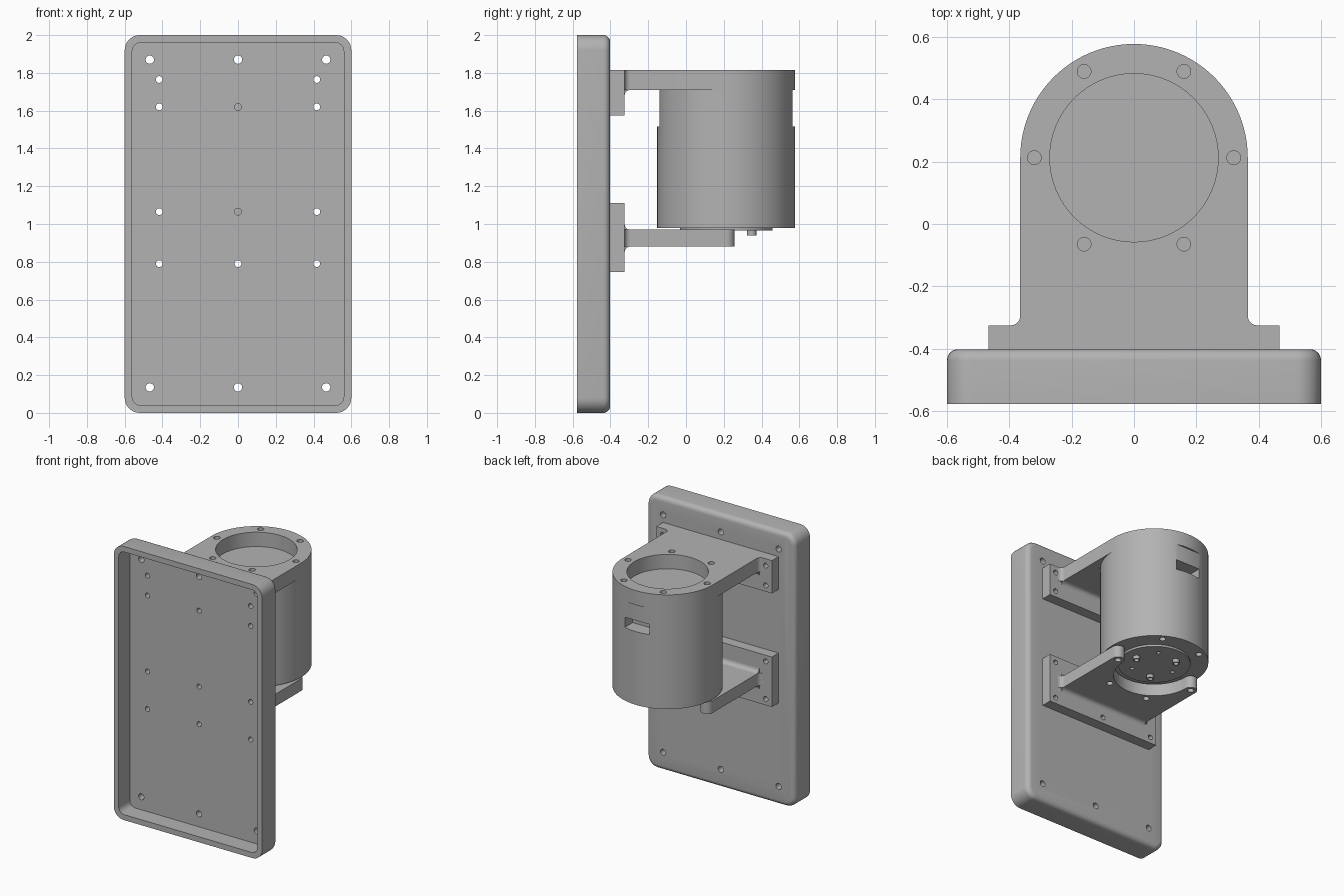
import bpy, bmesh
from math import pi, cos, sin, radians
from mathutils import Vector

if "Cube" in bpy.data.objects:
    bpy.data.objects.remove(bpy.data.objects["Cube"])

grey = bpy.data.materials.new("plain grey")
grey.use_nodes = True
colour = (0.45, 0.45, 0.45, 1)
grey.diffuse_color = colour
grey.node_tree.nodes["Principled BSDF"].inputs["Base Color"].default_value = colour

CY = 0.2125      # y of the housing axis
R = 0.365        # housing radius
BOLT_R = 0.32    # bolt circle radius
PLATE_Y = -0.402
FLANGE_Y = -0.325


def arc(cx, cy, r, a0, a1, n):
    return [(cx + r * cos(radians(a0 + (a1 - a0) * i / n)),
             cy + r * sin(radians(a0 + (a1 - a0) * i / n))) for i in range(n + 1)]


def circle(cx, cy, r, n=24):
    return arc(cx, cy, r, 0, 360, n)[:-1]


def rounded_rect(cx, cy, w, h, r):
    pts = []
    for sx, sy, a in ((1, 1, 0), (-1, 1, 90), (-1, -1, 180), (1, -1, 270)):
        pts += arc(cx + sx * (w / 2 - r), cy + sy * (h / 2 - r), r, a, a + 90, 8)
    return pts


def rect(x0, y0, x1, y1):
    return [(x0, y0), (x1, y0), (x1, y1), (x0, y1)]


def prism(name, outline, lo, hi, axis="z", bevel=0):
    """Extrude a 2D outline along an axis; bevel rounds the rim at hi."""
    place = {"z": lambda a, b, t: (a, b, t),
             "y": lambda a, b, t: (a, t, b),
             "x": lambda a, b, t: (t, a, b)}[axis]
    bm = bmesh.new()
    low = [bm.verts.new(place(a, b, lo)) for a, b in outline]
    high = [bm.verts.new(place(a, b, hi)) for a, b in outline]
    bm.faces.new(low)
    cap = bm.faces.new(high)
    for i in range(len(low)):
        j = (i + 1) % len(low)
        bm.faces.new((low[i], low[j], high[j], high[i]))
    bmesh.ops.recalc_face_normals(bm, faces=bm.faces)
    if bevel:
        bmesh.ops.bevel(bm, geom=list(cap.edges), offset=bevel, segments=5,
                        profile=0.5, affect="EDGES")
    mesh = bpy.data.meshes.new(name)
    bm.to_mesh(mesh)
    bm.free()
    mesh.materials.append(grey)
    obj = bpy.data.objects.new(name, mesh)
    bpy.context.collection.objects.link(obj)
    return obj


def cut(obj, cutters):
    """Subtract the cutters, bake the result and discard them."""
    for c in cutters:
        c.hide_render = True
        mod = obj.modifiers.new("cut", "BOOLEAN")
        mod.operation, mod.solver, mod.object = "DIFFERENCE", "EXACT", c
    graph = bpy.context.evaluated_depsgraph_get()
    mesh = bpy.data.meshes.new_from_object(obj.evaluated_get(graph))
    obj.modifiers.clear()
    obj.data = mesh
    for c in cutters:
        bpy.data.objects.remove(c)
    return obj


def drills(points, r, lo, hi, axis):
    return [prism("drill", circle(a, b, r, 20), lo, hi, axis) for a, b in points]


def ring(r, angles):
    return [(r * cos(radians(a)), CY + r * sin(radians(a))) for a in angles]


# Back plate: a shallow tray open to the front
upper_bolts = [(-0.417, 1.765), (0.417, 1.765)] + [(x, 1.62) for x in (-0.417, 0, 0.417)]
lower_bolts = [(x, z) for x in (-0.417, 0, 0.417) for z in (1.065, 0.79)]
corner_bolts = [(x, z) for x in (-0.467, 0, 0.467) for z in (1.87, 0.135)]
plate = prism("mounting_plate", rounded_rect(0, 1, 1.2, 2, 0.08), -0.578, PLATE_Y, "y", 0.035)
cut(plate, [prism("recess", rounded_rect(0, 1, 1.12, 1.92, 0.045), -0.7, -0.45, "y")]
    + drills(corner_bolts, 0.022, -0.7, -0.3, "y")
    + drills(upper_bolts + lower_bolts, 0.018, -0.7, -0.3, "y"))

# Bracket flanges bolted to the plate
for name, z0, z1, bolts in (("upper_flange", 1.575, 1.815, upper_bolts),
                            ("lower_flange", 0.745, 1.11, lower_bolts)):
    flange = prism(name, rect(-0.467, z0, 0.467, z1), PLATE_Y, FLANGE_Y, "y")
    cut(flange, drills(bolts, 0.018, -0.5, -0.2, "y"))

# Arm outlines share flared roots at the flange
F = 0.03
root_right = arc(R + F, FLANGE_Y + F, F, 270, 180, 6)
root_left = arc(-R - F, FLANGE_Y + F, F, 0, -90, 6)

# Upper arm with round end, large bore and bolt ring
upper_arm = prism("upper_arm", root_right + arc(0, CY, R, 0, 180, 48) + root_left, 1.71, 1.815)
cut(upper_arm, [prism("bore", circle(0, CY, 0.27, 64), 1.6, 1.9)]
    + drills(ring(BOLT_R, range(0, 360, 60)), 0.022, 1.6, 1.9, "z"))

# Lower arm: forked end around the output disc
T = R - BOLT_R
fork = (arc(BOLT_R, CY, T, 0, 180, 12)
        + arc(0, CY, BOLT_R - T, 360, 180, 40)[1:-1]
        + arc(-BOLT_R, CY, T, 0, 180, 12))
lower_arm = prism("lower_arm", root_right + fork + root_left, 0.88, 0.97)
cut(lower_arm, drills(ring(BOLT_R, (0, 180, 240, 300)), 0.022, 0.8, 1.05, "z"))

# Fillets where the arms meet the flanges
for name, z, s in (("upper_arm_fillet", 1.71, -1),
                   ("lower_arm_top_fillet", 0.97, 1),
                   ("lower_arm_bottom_fillet", 0.88, -1)):
    curve = [(y, z + s * h) for y, h in arc(FLANGE_Y + F, F, F, 180, 270, 6)]
    prism(name, [(FLANGE_Y, z)] + curve, -R, R, "x")

# Motor housing: flats near the top, a cable slot and blind holes below
housing = prism("motor_housing", circle(0, CY, R, 96), 0.98, 1.71)
cut(housing, [prism("rear_flat", rect(-0.2, CY + 0.352, 0.2, 0.8), 1.515, 1.8),
              prism("front_flat", rect(-0.2, -0.4, 0.2, CY - 0.352), 1.515, 1.8),
              prism("slot", rect(-0.1, CY + 0.26, 0.1, 0.7), 1.515, 1.59)]
    + drills(ring(BOLT_R, range(0, 360, 60)), 0.022, 0.9, 1.06, "z"))

# Output disc with small holes and hollow pins
disc = prism("output_disc", circle(0, CY, 0.245, 64), 0.965, 0.98)
cut(disc, drills(ring(0.16, (60, 180, 300)), 0.014, 0.9, 1.0, "z"))
for i, (x, y) in enumerate(ring(0.156, (0, 120, 240))):
    pin = prism(f"output_pin_{i + 1}", circle(x, y, 0.025), 0.94, 0.965)
    cut(pin, drills([(x, y)], 0.017, 0.9, 0.96, "z"))

# Smooth curved walls, keep crisp edges
bpy.ops.object.select_all(action="DESELECT")
for obj in bpy.context.collection.objects:
    if obj.type == "MESH" and grey.name in obj.data.materials:
        obj.select_set(True)
        bpy.context.view_layer.objects.active = obj
bpy.ops.object.shade_smooth_by_angle(angle=radians(30))
